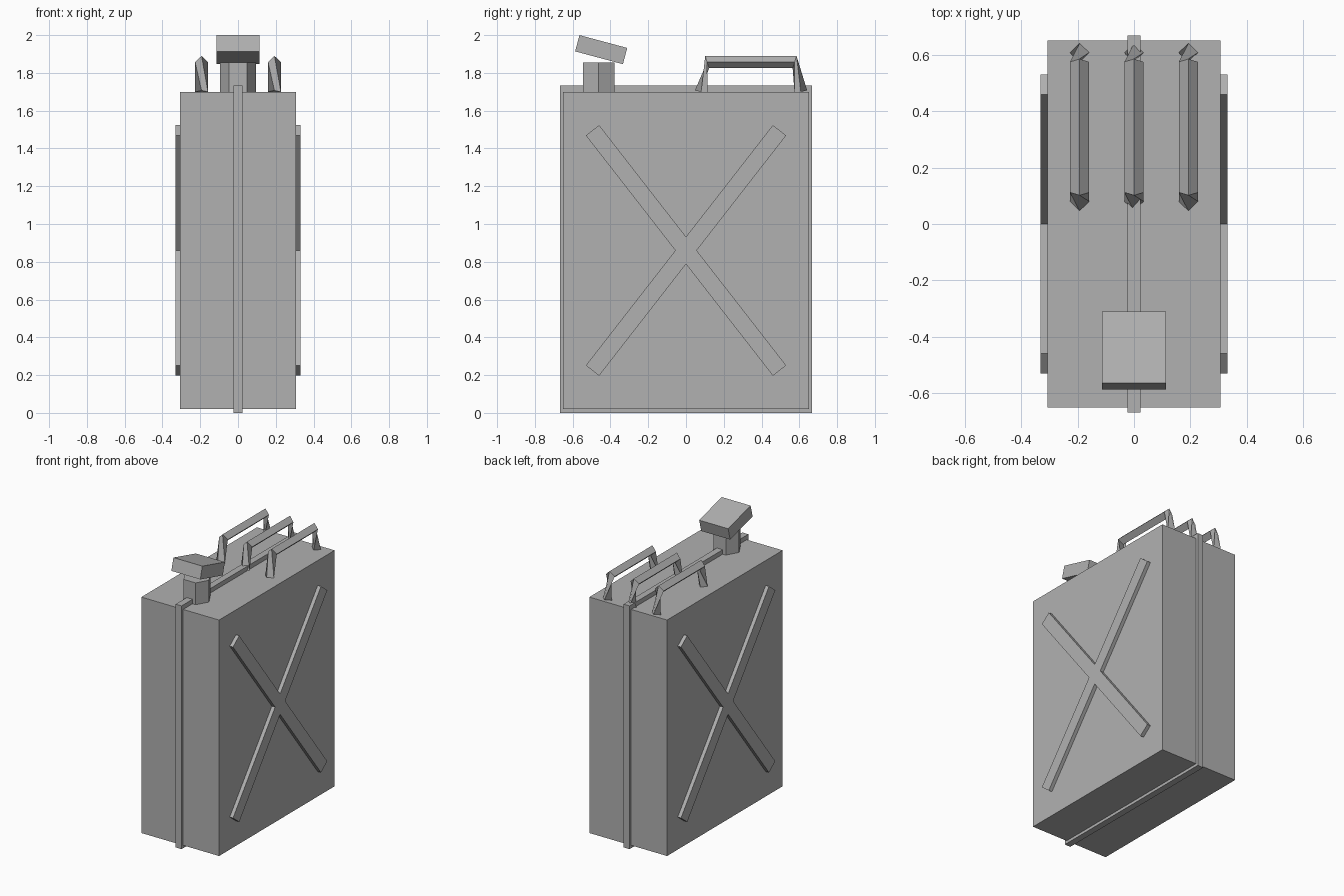
import bpy, bmesh, math
from mathutils import Vector, Matrix

if "Cube" in bpy.data.objects:
    bpy.data.objects.remove(bpy.data.objects["Cube"])

grey = bpy.data.materials.new("plain_grey")
grey.diffuse_color = (0.44, 0.44, 0.44, 1)
grey.use_nodes = True
grey.node_tree.nodes["Principled BSDF"].inputs["Base Color"].default_value = grey.diffuse_color


def finish(name, bm):
    bmesh.ops.recalc_face_normals(bm, faces=bm.faces[:])
    me = bpy.data.meshes.new(name)
    bm.to_mesh(me)
    bm.free()
    me.materials.append(grey)
    ob = bpy.data.objects.new(name, me)
    bpy.context.collection.objects.link(ob)
    return ob


def box(name, size, centre, tilt=0.0):
    bm = bmesh.new()
    m = (Matrix.Translation(centre) @ Matrix.Rotation(tilt, 4, 'X')
         @ Matrix.Diagonal((*size, 1)))
    bmesh.ops.create_cube(bm, size=1, matrix=m)
    return finish(name, bm)


def tube(name, path, r):
    """Four-sided diamond tube; steep end sections use a different frame, so the legs twist."""
    bm = bmesh.new()
    pts = [Vector(p) for p in path]
    rings = []
    for i, p in enumerate(pts):
        t = (pts[min(i + 1, len(pts) - 1)] - pts[max(i - 1, 0)]).normalized()
        up = Vector((1, 0, 0)) if abs(t.z) > 0.9 else Vector((0, 0, 1))
        side = t.cross(up).normalized()
        up = side.cross(t)
        rings.append([bm.verts.new(p + r * v) for v in (side, up, -side, -up)])
    for a, b in zip(rings, rings[1:]):
        for k in range(4):
            n = (k + 1) % 4
            bm.faces.new((a[k], a[n], b[n], b[k]))
    bm.faces.new(rings[0])
    bm.faces.new(rings[-1])
    return finish(name, bm)


# Can body and the weld seam around its middle
box("can_body", (0.612, 1.3, 1.68), (0, 0, 0.86))
box("weld_seam", (0.046, 1.336, 1.732), (0, 0, 0.866))

# Raised X on each large side
bm = bmesh.new()
half_w, half_l, tilt = 0.0445, 0.806, math.radians(52.1)
angles = [tilt, math.pi - tilt, math.pi + tilt, 2 * math.pi - tilt]
outline = []
for i, a in enumerate(angles):
    d, n = Vector((math.cos(a), math.sin(a))), Vector((-math.sin(a), math.cos(a)))
    outline += [d * half_l - n * half_w, d * half_l + n * half_w]
    nxt = angles[(i + 1) % 4] + (2 * math.pi if i == 3 else 0)
    mid, gap = (a + nxt) / 2, (nxt - a) / 2
    outline.append(Vector((math.cos(mid), math.sin(mid))) * half_w / math.sin(gap))
face = bm.faces.new([bm.verts.new((0.3, p.x, 0.86 + p.y)) for p in outline])
ext = bmesh.ops.extrude_face_region(bm, geom=[face])
bmesh.ops.translate(bm, vec=(0.032, 0, 0),
                    verts=[v for v in ext["geom"] if isinstance(v, bmesh.types.BMVert)])
ribs = finish("side_cross_ribs", bm)
ribs.modifiers.new("mirror", 'MIRROR')

# Hexagonal filler neck
bm = bmesh.new()
bmesh.ops.create_cone(bm, cap_ends=True, segments=6, radius1=0.095, radius2=0.095, depth=0.165,
                      matrix=Matrix.Translation((0, -0.462, 1.7725))
                      @ Matrix.Rotation(math.pi / 2, 4, 'Z'))
# points of the hexagon lie along x
ys = max(v.co.y for v in bm.verts) + 0.462
if ys > 0.09:
    bmesh.ops.rotate(bm, verts=bm.verts[:], cent=(0, -0.462, 0),
                     matrix=Matrix.Rotation(math.pi / 2, 3, 'Z'))
finish("filler_neck", bm)

# Tilted cap
box("filler_cap", (0.228, 0.262, 0.089), (0, -0.449, 1.923), math.radians(-15))

# Three carrying handles
for label, x in (("left", -0.193), ("middle", 0), ("right", 0.193)):
    tube(label + "_handle",
         [(x, 0.08, 1.70), (x, 0.112, 1.857), (x, 0.575, 1.857), (x, 0.608, 1.70)], 0.034)
